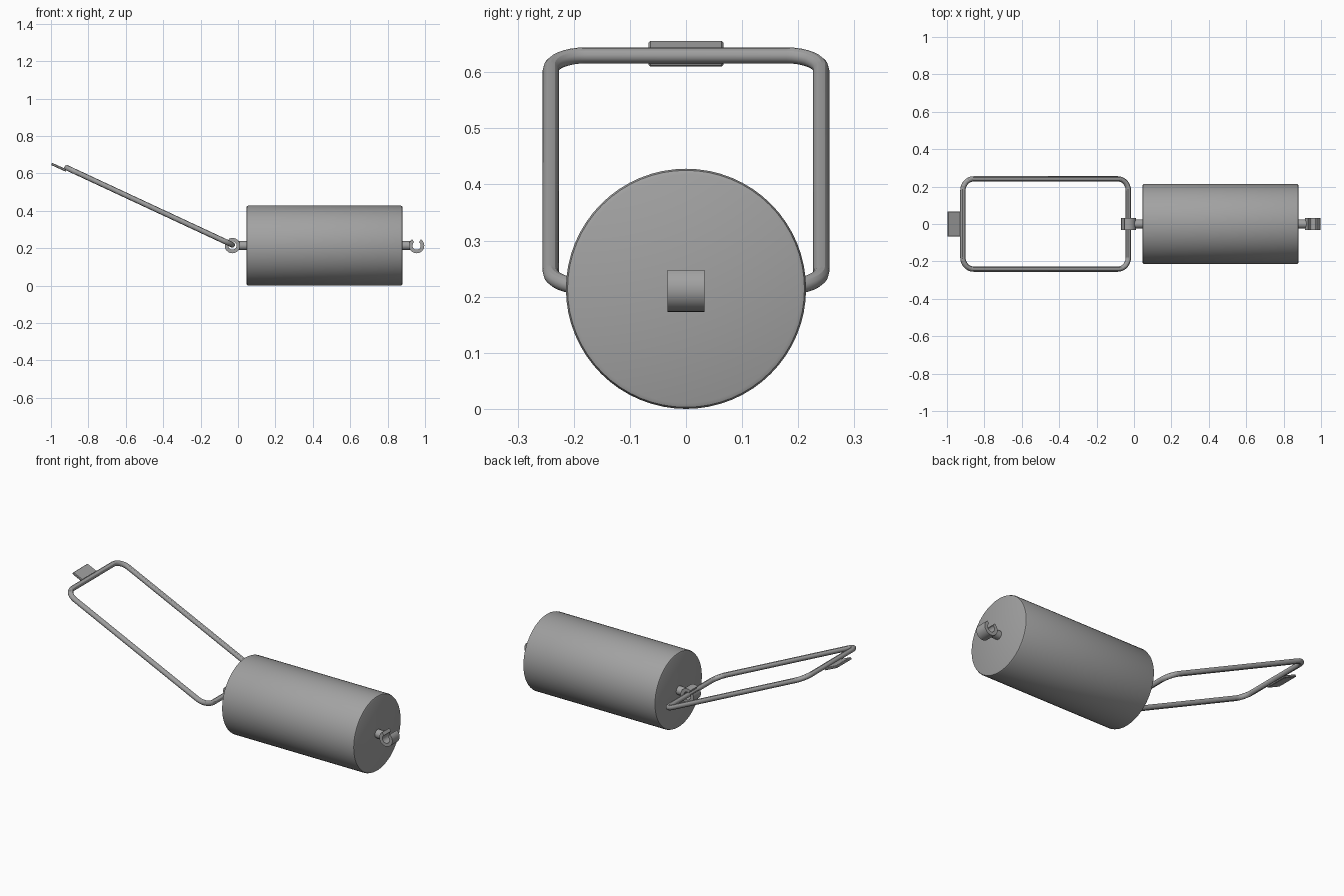
import bpy
import bmesh
from math import sin, cos, pi, radians, atan2
from mathutils import Vector, Matrix

cube = bpy.data.objects.get("Cube")
if cube:
    bpy.data.objects.remove(cube)

grey = bpy.data.materials.new("plain grey")
grey.use_nodes = True
colour = (0.36, 0.36, 0.36, 1)
grey.diffuse_color = colour
grey.node_tree.nodes["Principled BSDF"].inputs["Base Color"].default_value = colour

AXIS_Z = 0.214


def finish(bm, name, smooth=True):
    bmesh.ops.recalc_face_normals(bm, faces=bm.faces)
    mesh = bpy.data.meshes.new(name)
    bm.to_mesh(mesh)
    bm.free()
    mesh.materials.append(grey)
    obj = bpy.data.objects.new(name, mesh)
    bpy.context.collection.objects.link(obj)
    if smooth:
        bpy.ops.object.select_all(action="DESELECT")
        obj.select_set(True)
        bpy.context.view_layer.objects.active = obj
        bpy.ops.object.shade_smooth_by_angle(angle=radians(30))
    return obj


def x_cylinder(name, x0, x1, radius, sides, chamfer=0):
    bm = bmesh.new()
    place = Matrix.Translation(((x0 + x1) / 2, 0, AXIS_Z)) @ Matrix.Rotation(pi / 2, 4, "Y")
    bmesh.ops.create_cone(bm, cap_ends=True, segments=sides, radius1=radius,
                          radius2=radius, depth=x1 - x0, matrix=place)
    if chamfer:
        rims = [e for e in bm.edges if abs(e.verts[0].co.x - e.verts[1].co.x) < 1e-4]
        bmesh.ops.bevel(bm, geom=rims, offset=chamfer, segments=2, profile=0.5,
                        affect="EDGES")
    return finish(bm, name)


def hook(name, x, start, end, outer=0.041, inner=0.022, half=0.033, steps=28):
    """Open C-shaped clip, extruded along y."""
    bm = bmesh.new()
    angles = [radians(start + (end - start) * i / steps) for i in range(steps + 1)]
    rows = []
    for a in angles:
        rows.append([bm.verts.new((x + r * cos(a), y, AXIS_Z + r * sin(a)))
                     for r, y in ((inner, -half), (outer, -half), (outer, half), (inner, half))])
    for a, b in zip(rows, rows[1:]):
        for i in range(4):
            j = (i + 1) % 4
            bm.faces.new((a[i], a[j], b[j], b[i]))
    bm.faces.new(rows[0])
    bm.faces.new(rows[-1])
    return finish(bm, name)


# Main drum with softened rims
x_cylinder("drum", 0.045, 0.88, 0.214, 64, 0.01)

# Short stems and the clips at both ends
x_cylinder("right_stem", 0.003, 0.05, 0.024, 24)
x_cylinder("left_stem", 0.875, 0.925, 0.024, 24)
hook("bail_clip", -0.03, 150, 480)
hook("end_clip", 0.955, 125, 415)

# Wire bail: rounded rectangle tilted up from the clip
pivot = Vector((-0.03, 0, AXIS_Z + 0.004))
tip = Vector((-0.915, 0, 0.63))
along = tip - pivot
length = along.length
direction = along.normalized()
HALF, CORNER, WIRE = 0.241, 0.062, 0.0143
path = []
for cu, cy, first in ((CORNER, HALF - CORNER, 90), (CORNER, CORNER - HALF, 180),
                      (length - CORNER, CORNER - HALF, 270), (length - CORNER, HALF - CORNER, 0)):
    for i in range(9):
        a = radians(first + 90 * i / 8)
        path.append((cu + CORNER * cos(a), cy + CORNER * sin(a)))

bm = bmesh.new()
normal = direction.cross(Vector((0, 1, 0)))
rings = []
for i, (u, y) in enumerate(path):
    here = pivot + direction * u + Vector((0, y, 0))
    before, after = path[i - 1], path[(i + 1) % len(path)]
    run = (direction * (after[0] - before[0]) + Vector((0, after[1] - before[1], 0))).normalized()
    side = run.cross(normal)
    rings.append([bm.verts.new(here + WIRE * (side * cos(k * pi / 6) + normal * sin(k * pi / 6)))
                  for k in range(12)])
for i, ring in enumerate(rings):
    following = rings[(i + 1) % len(rings)]
    for k in range(12):
        m = (k + 1) % 12
        bm.faces.new((ring[k], ring[m], following[m], following[k]))
finish(bm, "wire_bail")

# Flat finger tab at the tip of the bail
bm = bmesh.new()
a, b = Vector((-0.997, 0, 0.651)), Vector((-0.918, 0, 0.615))
span = b - a
tilt = atan2(-span.z, span.x)
place = Matrix.Translation((a + b) / 2) @ Matrix.Rotation(tilt, 4, "Y")
bmesh.ops.create_cube(bm, size=1, matrix=place @ Matrix.Diagonal((span.length, 0.133, 0.013, 1)))
bmesh.ops.bevel(bm, geom=bm.edges[:], offset=0.003, segments=1, affect="EDGES")
finish(bm, "finger_tab", smooth=False)
